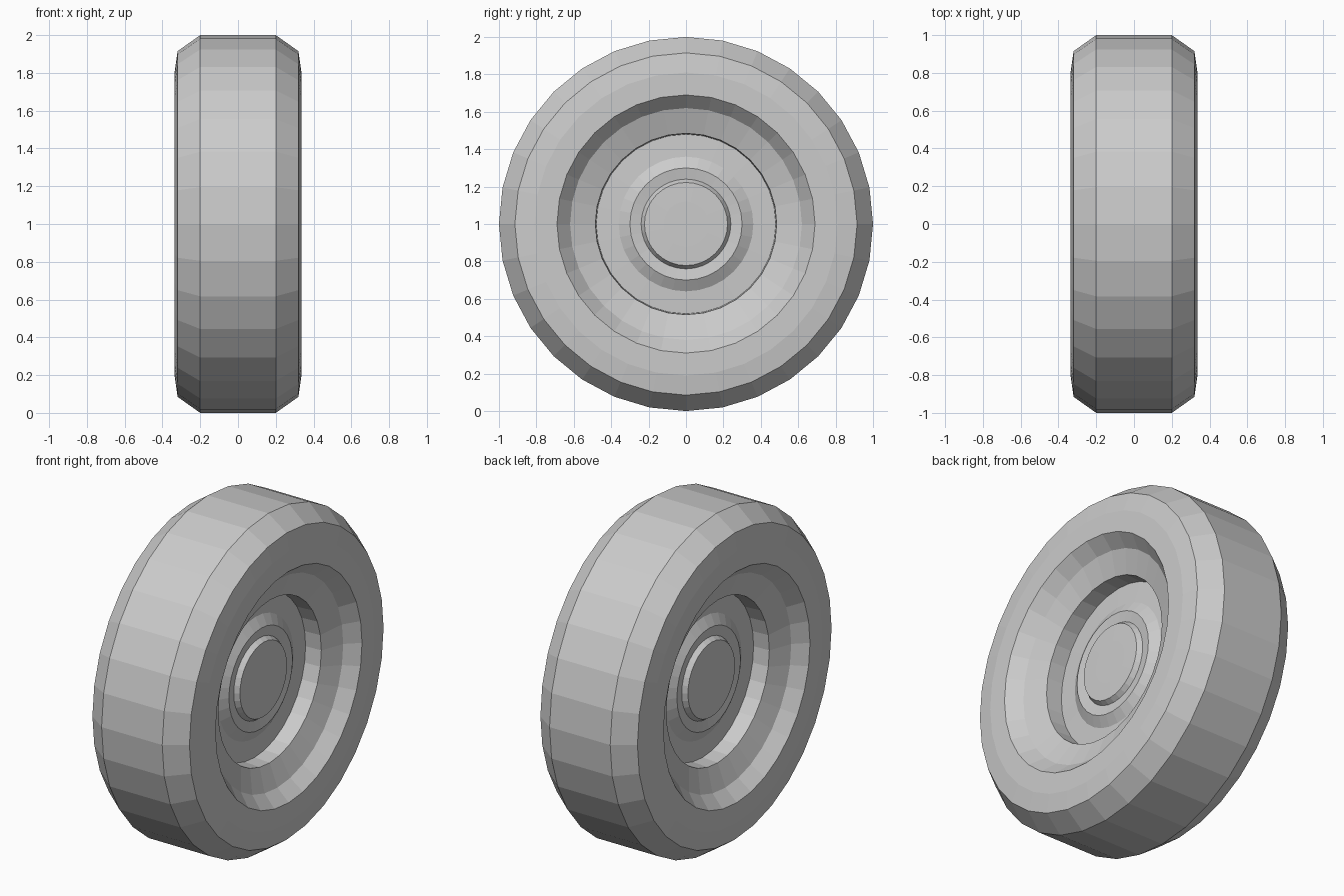
import bpy, bmesh, math

if "Cube" in bpy.data.objects:
    bpy.data.objects.remove(bpy.data.objects["Cube"])

SIDES = 32
CENTRE_Z = 1.0


def revolve(name, profiles):
    """Spin (x, radius) profiles about the axle; each runs hub +x -> tread -> hub -x."""
    bm = bmesh.new()
    for prof in profiles:
        rings = []
        for x, r in prof:
            if r == 0:
                rings.append([bm.verts.new((x, 0, CENTRE_Z))] * SIDES)
                continue
            ring = []
            for k in range(SIDES):
                a = 2 * math.pi * k / SIDES
                ring.append(bm.verts.new((x, r * math.cos(a), CENTRE_Z + r * math.sin(a))))
            rings.append(ring)
        for a, b in zip(rings, rings[1:]):
            for k in range(SIDES):
                n = (k + 1) % SIDES
                corners = [a[k], b[k], b[n], a[n]]
                bm.faces.new(list(dict.fromkeys(corners)))
    mesh = bpy.data.meshes.new(name)
    bm.to_mesh(mesh)
    bm.free()
    obj = bpy.data.objects.new(name, mesh)
    bpy.context.collection.objects.link(obj)
    return obj


def mirrored(prof):
    return [(-x, r) for x, r in reversed(prof)]


# Tyre: sidewall, shoulder and tread on both sides
side = [(0.335, 0.69), (0.335, 0.81), (0.32, 0.915), (0.2, 1.0)]
revolve("tyre", [side + mirrored(side)])

# Rim: stepped dish, recessed disc and raised ring round the hub
rim = [(0.14, 0.24), (0.15, 0.30), (0.115, 0.36), (0.11, 0.48),
       (0.21, 0.485), (0.26, 0.62), (0.335, 0.69)]
revolve("rim", [rim, mirrored(rim)])

# Hub cap: shallow disc standing proud of the rim
cap = [(0.17, 0), (0.17, 0.12), (0.168, 0.222), (0.14, 0.24)]
revolve("hub_cap", [cap, mirrored(cap)])
